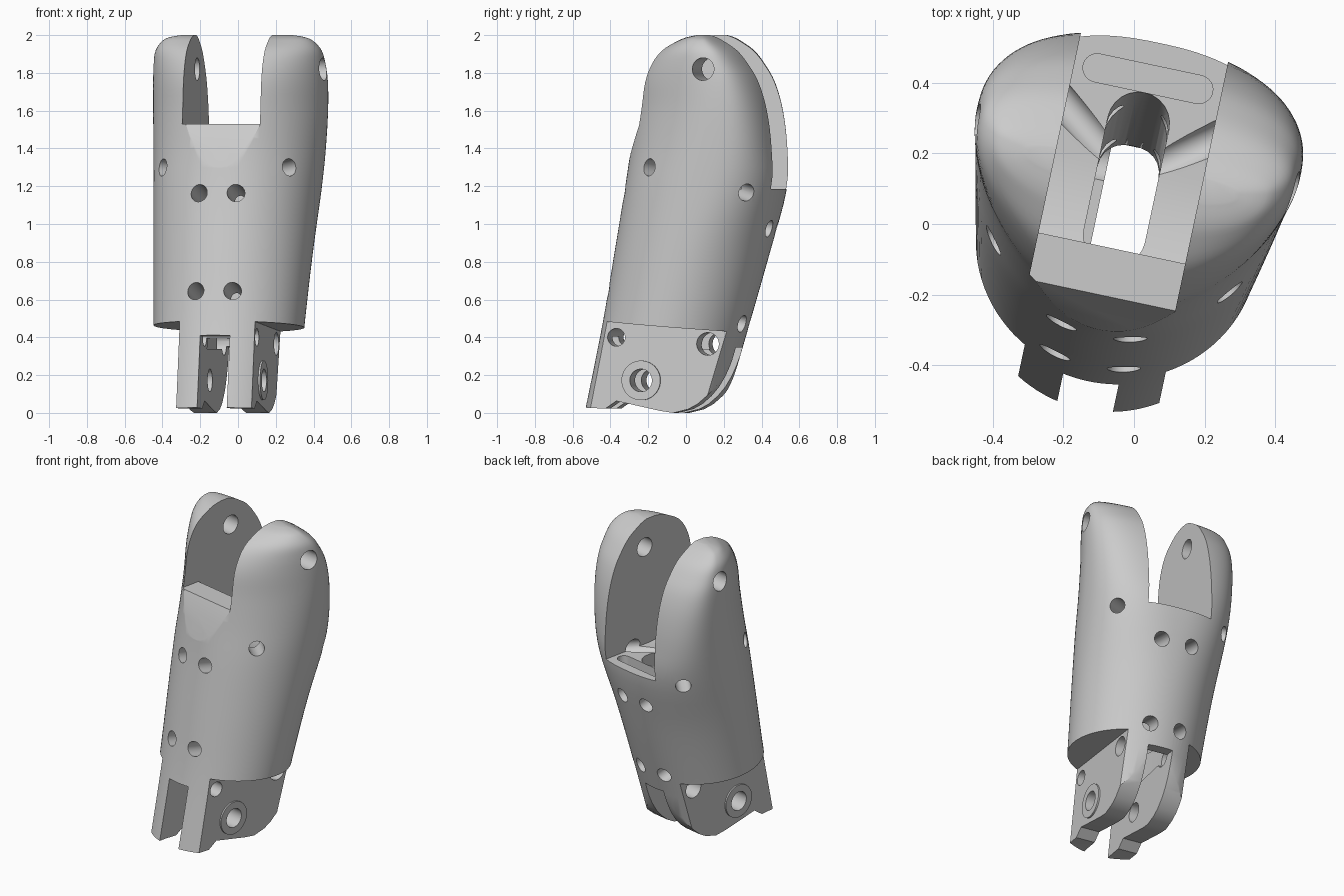
import bpy, bmesh, math
from mathutils import Matrix, Vector

if "Cube" in bpy.data.objects:
    bpy.data.objects.remove(bpy.data.objects["Cube"])


def make_object(name, bm):
    bmesh.ops.recalc_face_normals(bm, faces=bm.faces)
    me = bpy.data.meshes.new(name)
    bm.to_mesh(me)
    bm.free()
    ob = bpy.data.objects.new(name, me)
    bpy.context.collection.objects.link(ob)
    return ob


def loft(name, rings):
    """Closed skin through a list of equally sized point rings."""
    bm = bmesh.new()
    rows = [[bm.verts.new(p) for p in ring] for ring in rings]
    n = len(rows[0])
    for a, b in zip(rows, rows[1:]):
        for i in range(n):
            j = (i + 1) % n
            bm.faces.new((a[i], a[j], b[j], b[i]))
    bm.faces.new(rows[0][::-1])
    bm.faces.new(rows[-1])
    return make_object(name, bm)


def prism(name, profile, x0, x1):
    """Side profile (y, z) extruded across the width."""
    return loft(name, [[(x, y, z) for y, z in profile] for x in (x0, x1)])


def rod(name, centre, direction, radius, length):
    bm = bmesh.new()
    rot = Vector(direction).to_track_quat('Z', 'Y').to_matrix().to_4x4()
    bmesh.ops.create_cone(bm, cap_ends=True, segments=40, radius1=radius,
                          radius2=radius, depth=length,
                          matrix=Matrix.Translation(centre) @ rot)
    return make_object(name, bm)


def oblong(cx, cy, hx, hy, z, n=12):
    """Rounded-end slot outline, long along whichever half-size is larger."""
    r, pts = min(hx, hy), []
    for k in range(2 * (n + 1)):
        end = 1 if k <= n else -1
        t = math.pi * (k if k <= n else k - 1) / n
        if hy > hx:
            pts.append((cx + r * math.cos(t), cy + end * (hy - r) + r * math.sin(t), z))
        else:
            pts.append((cx + end * (hx - r) + r * math.sin(t), cy - r * math.cos(t), z))
    return pts


def combine(target, tool, op='DIFFERENCE'):
    tool.hide_render = True
    bpy.context.view_layer.objects.active = target
    m = target.modifiers.new("cut", 'BOOLEAN')
    m.operation, m.solver, m.object = op, 'EXACT', tool
    bpy.ops.object.modifier_apply(modifier=m.name)
    bpy.data.objects.remove(tool)


# Leaning body: z, half width, widest y, front y, back y, front and back squareness
sections = [(-.06, .375, -.195, -.56, .17, 2, 2), (.46, .40, -.064, -.452, .324, 2, 2),
            (.85, .422, .04, -.385, .435, 2, 2.1), (1.18, .442, .14, -.33, .515, 2, 2.5),
            (1.4, .455, .19, -.30, .51, 1.85, 2.8), (1.6, .465, .22, -.275, .482, 1.75, 2.8),
            (1.75, .467, .22, -.25, .435, 1.75, 2.8), (1.85, .46, .2, -.2, .375, 1.8, 2.8),
            (1.92, .445, .18, -.13, .315, 1.9, 2.8), (1.97, .405, .16, -.03, .24, 2.1, 2.8),
            (1.99, .36, .15, .03, .2, 2.3, 2.8), (2.0, .3, .14, .09, .17, 2.5, 2.8)]


def spline(k, t):
    p = [sections[min(max(k + d, 0), len(sections) - 1)] for d in (-1, 0, 1, 2)]
    return [.5 * (2 * b + (c - a) * t + (2 * a - 5 * b + 4 * c - d) * t * t
                  + (3 * b - a - 3 * c + d) * t ** 3) for a, b, c, d in zip(*p)]


def ring(z, hw, c, front, back, nf, nb, count=96):
    pts = []
    for i in range(count):
        a = 2 * math.pi * (i + .5) / count
        co, si = math.cos(a), math.sin(a)
        n, h = (nb, back - c) if si > 0 else (nf, c - front)
        pts.append((hw * math.copysign(abs(co) ** (2 / n), co),
                    c + h * math.copysign(abs(si) ** (2 / n), si), z))
    return pts


steps = [spline(k, t / 4) for k in range(len(sections) - 1) for t in range(4)]
body = loft("finger_segment", [ring(*s) for s in steps + [list(sections[-1])]])

# Lower tongue: trim both sides below the tilted shoulder
F = .007
for side in (1, -1):
    combine(body, prism("side_trim", [(-1, -.5), (-1, .532), (1, .372), (1, -.5)],
                        F + side * .203, side))

# Rounded underside with small front toe
combine(body, prism("underside_trim",
                    [(-1, -.5), (-1, .03), (-.485, .027), (-.40, .022), (-.34, .063),
                     (-.1, .01), (-.03, .0), (.05, .02), (.1, .047), (.15, .09),
                     (.19, .137), (.225, .195), (.25, .25), (.275, .315),
                     (.345, .45), (1, .45), (1, -.5)], -.205 + F, .205 + F))

# Pivot bosses, then the gap between the two lower tongues
combine(body, rod("pivot_boss", (F, -.205, .172), (1, 0, 0), .105, .426), 'UNION')
combine(body, prism("tongue_gap", [(-1, -.5), (-1, .458), (1, .284), (1, -.5)],
                    F - .08, F + .08))

# Upper fork gap with front ledge, chamfer and curved floor
T = -.012
arc = [(.165 + .635 * math.sin(a), 1.82 - .635 * math.cos(a))
       for a in (math.radians(-22.7 + 2.27 * i) for i in range(11))]
combine(body, prism("fork_gap",
                    [(-.8, 1.28), (-.321, 1.28), (-.216, 1.53), (-.08, 1.53)] + arc
                    + [(.8, 1.185), (.8, 2.3), (-.8, 2.3)], T - .212, T + .212))

# Cord channel through the body and strap groove at the back of the floor
combine(body, loft("cord_channel", [oblong(T, .127 + .19 * (z - 1.25), .088, .255, z)
                                    for z in (.337, 1.4)]))
combine(body, loft("strap_groove", [oblong(T, .41, .187, .04, z) for z in (1.06, 1.3)]))

# Cross holes: y, z, radius
for y, z, r in ((.182, 1.82, .06), (-.205, .172, .06), (-.34, .4, .047), (.155, .365, .06)):
    combine(body, rod("cross_hole", (0, y, z), (1, 0, 0), r, 1.6))

# Tilted holes: two front-to-back pairs, then two crossing diagonally
for side in (1, -1):
    for y, z in ((.07, 1.07), (-.01, .55)):
        combine(body, rod("through_hole", (side * .1 - .008, y, z), (0, 1, -.24), .046, 1.7))
    combine(body, rod("diagonal_hole", (-.005, .125, 1.235),
                      (side * .69, -.515, .13), .046, 1.7))

# Turn the part to its final heading
body.data.transform(Matrix.Rotation(math.radians(-12), 4, 'Z')
                    @ Matrix.Translation((-.035, 0, 0)))
bpy.ops.object.select_all(action='DESELECT')
body.select_set(True)
bpy.context.view_layer.objects.active = body
bpy.ops.object.shade_smooth_by_angle(angle=math.radians(30))
